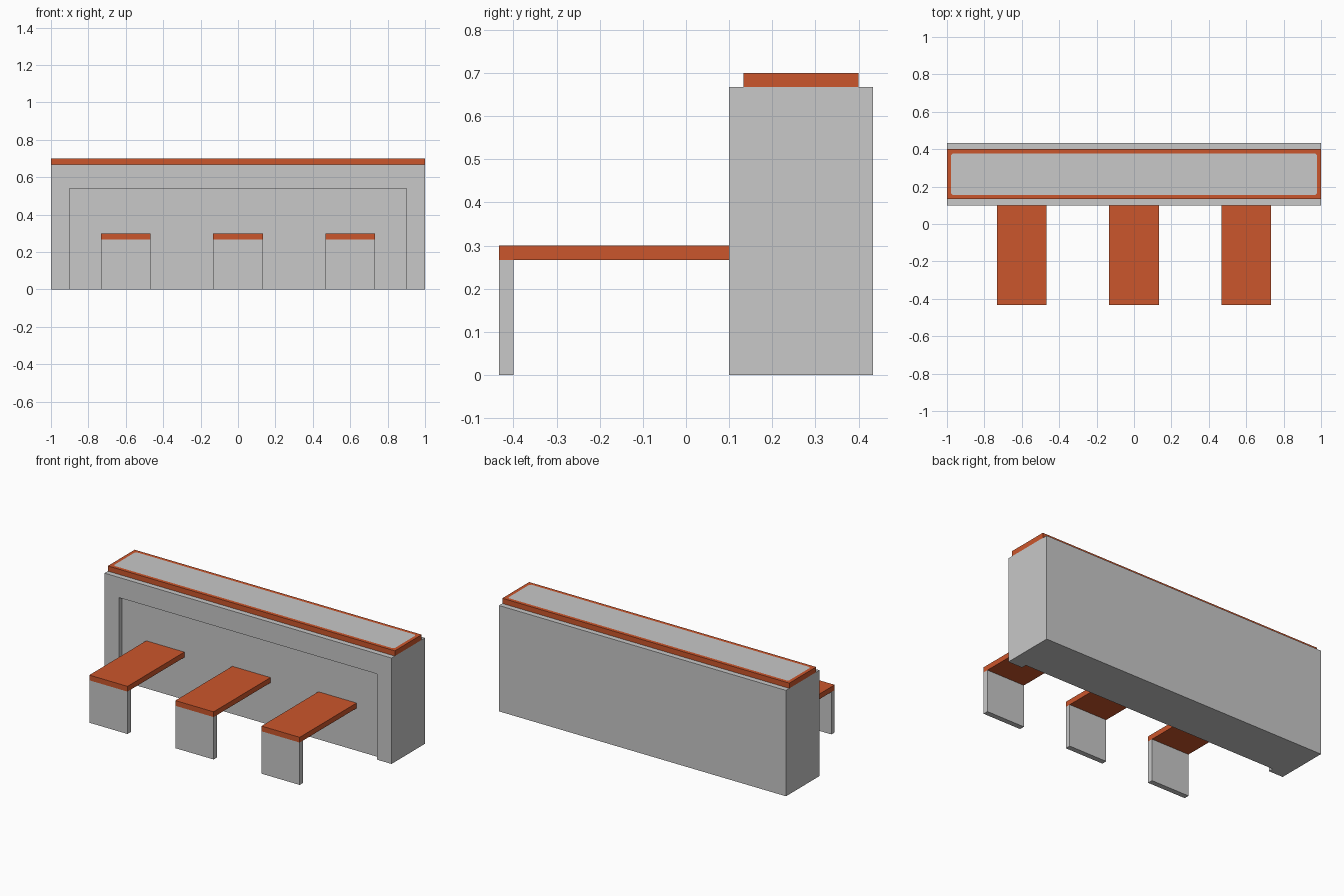
import bpy, bmesh

if "Cube" in bpy.data.objects:
    bpy.data.objects.remove(bpy.data.objects["Cube"])


def make_material(name, rgb):
    m = bpy.data.materials.new(name)
    m.diffuse_color = (*rgb, 1.0)
    m.use_nodes = True
    m.node_tree.nodes["Principled BSDF"].inputs["Base Color"].default_value = m.diffuse_color
    return m


GREY = make_material("light grey", (0.58, 0.58, 0.58))
ORANGE = make_material("burnt orange", (0.60, 0.093, 0.025))


def make_object(name, bm, *mats):
    bmesh.ops.recalc_face_normals(bm, faces=bm.faces)
    me = bpy.data.meshes.new(name)
    bm.to_mesh(me)
    bm.free()
    for m in mats:
        me.materials.append(m)
    ob = bpy.data.objects.new(name, me)
    bpy.context.collection.objects.link(ob)
    return ob


def box_mesh(x0, x1, y0, y1, z0, z1):
    bm = bmesh.new()
    bmesh.ops.create_cube(bm, size=1)
    for v in bm.verts:
        v.co = (x1 if v.co.x > 0 else x0,
                y1 if v.co.y > 0 else y0,
                z1 if v.co.z > 0 else z0)
    return bm


FRONT, RECESS, BACK = 0.1, 0.133, 0.433

# Counter core behind the shallow front recess
make_object("counter_body", box_mesh(-1, 1, RECESS, BACK, 0, 0.667), GREY)

# Raised arch frame around the recess, extruded from its outline
bm = bmesh.new()
outline = [(-1, 0), (-1, 0.667), (1, 0.667), (1, 0),
           (0.9, 0), (0.9, 0.54), (-0.9, 0.54), (-0.9, 0)]
face = bm.faces.new([bm.verts.new((x, FRONT, z)) for x, z in outline])
ext = bmesh.ops.extrude_face_region(bm, geom=[face], use_keep_orig=True)
moved = [g for g in ext["geom"] if isinstance(g, bmesh.types.BMVert)]
bmesh.ops.translate(bm, verts=moved, vec=(0, RECESS - FRONT, 0))
make_object("counter_front_frame", bm, GREY)

# Counter top: orange slab with a flush grey panel with clipped corners
bm = box_mesh(-1, 1, 0.133, 0.4, 0.667, 0.7)
bm.normal_update()
top = max(bm.faces, key=lambda f: f.normal.z)
bmesh.ops.inset_region(bm, faces=[top], thickness=0.031)
bmesh.ops.bevel(bm, geom=list(top.verts), offset=0.01, segments=1,
                affect='VERTICES')
bm.normal_update()
panel = max((f for f in bm.faces if f.normal.z > 0.9),
            key=lambda f: f.calc_area())
panel.material_index = 1
make_object("counter_top", bm, ORANGE, GREY)

# Three bench seats, each with a panel leg at its front end
for label, x in (("left", -0.6), ("middle", 0.0), ("right", 0.6)):
    x0, x1 = x - 0.133, x + 0.133
    make_object(label + "_seat",
                box_mesh(x0, x1, -0.433, RECESS, 0.267, 0.3), ORANGE)
    make_object(label + "_seat_leg",
                box_mesh(x0, x1, -0.433, -0.4, 0, 0.267), GREY)
